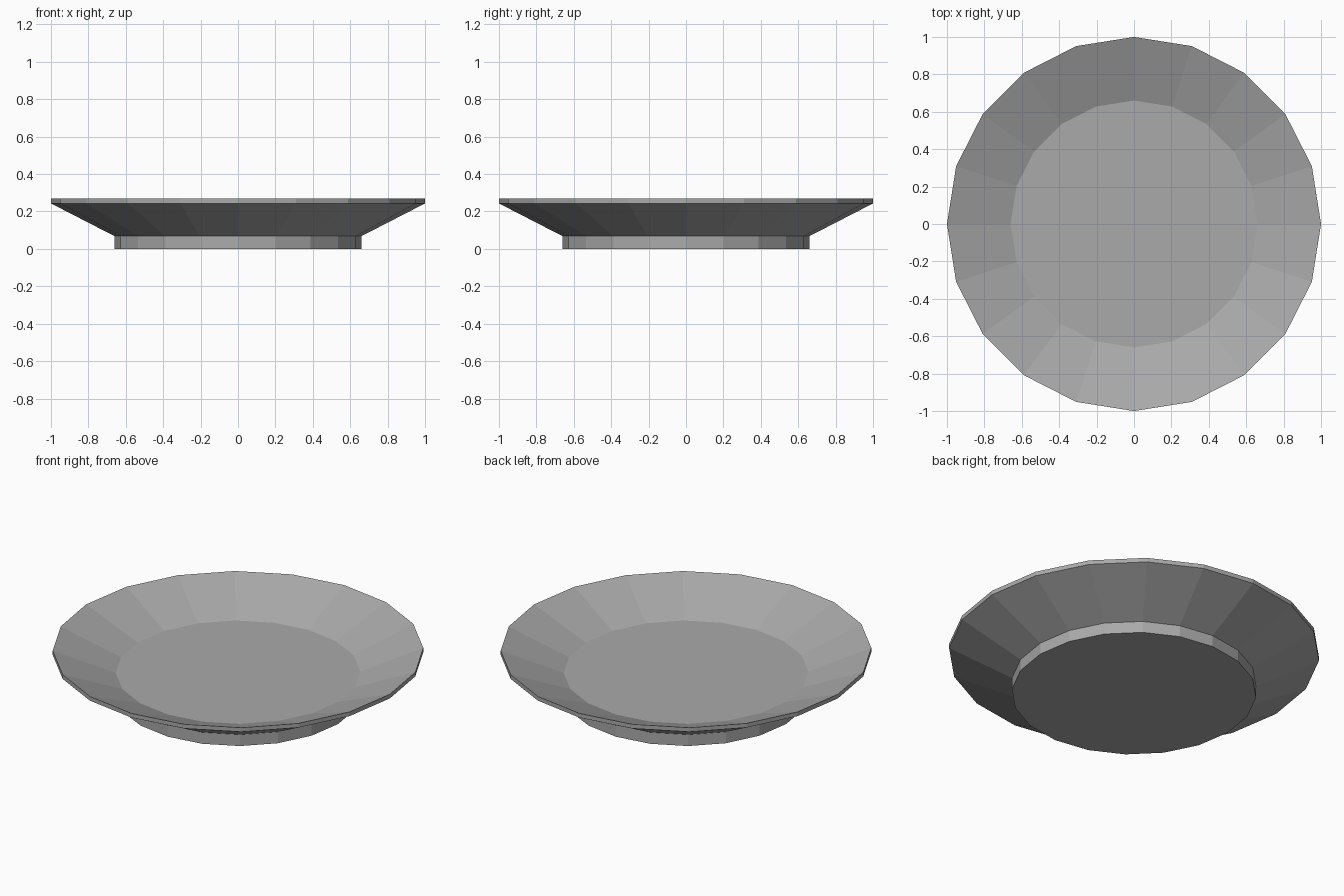
import bpy, bmesh, math

if "Cube" in bpy.data.objects:
    bpy.data.objects.remove(bpy.data.objects["Cube"])

SIDES = 20

gray = bpy.data.materials.new("plain_gray")
gray.diffuse_color = (0.4, 0.4, 0.4, 1)
gray.use_nodes = True
gray.node_tree.nodes["Principled BSDF"].inputs["Base Color"].default_value = gray.diffuse_color

# Plate outline as (radius, height): foot, flared underside, rim edge, inner floor
profile = [(0.66, 0.0), (0.66, 0.068), (1.0, 0.243), (1.0, 0.268), (0.66, 0.132)]

bm = bmesh.new()
rings = []
for r, z in profile:
    rings.append([bm.verts.new((r * math.cos(2 * math.pi * i / SIDES),
                                r * math.sin(2 * math.pi * i / SIDES), z))
                  for i in range(SIDES)])

# Side bands between neighbouring rings
for low, high in zip(rings, rings[1:]):
    for i in range(SIDES):
        j = (i + 1) % SIDES
        bm.faces.new((low[i], low[j], high[j], high[i]))

# Flat base and eating surface
bm.faces.new(rings[0][::-1])
bm.faces.new(rings[-1])

mesh = bpy.data.meshes.new("plate")
bm.to_mesh(mesh)
bm.free()
mesh.materials.append(gray)
plate = bpy.data.objects.new("plate", mesh)
bpy.context.collection.objects.link(plate)
